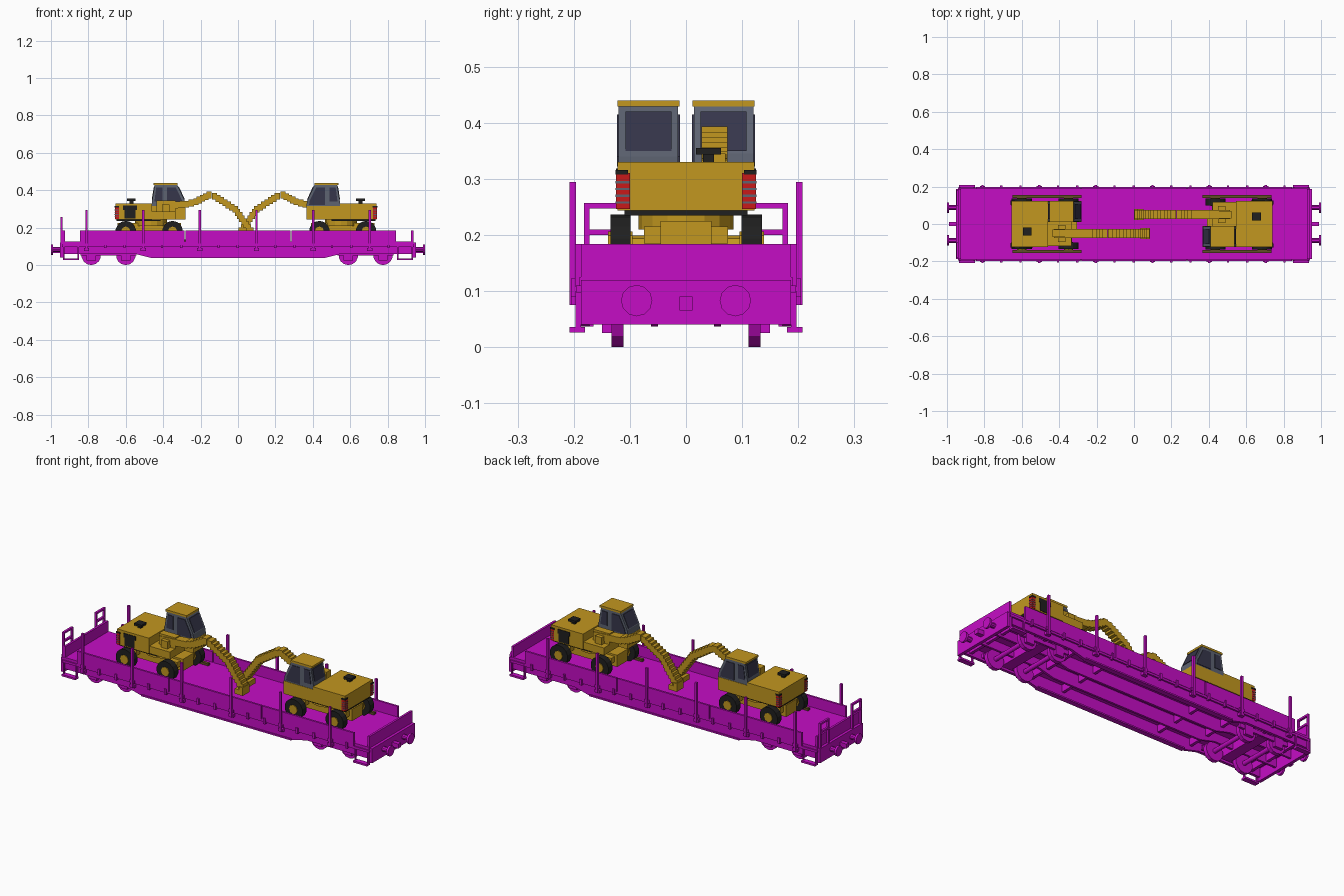
import bpy, bmesh, math
from mathutils import Matrix, Vector

cube = bpy.data.objects.get("Cube")
if cube:
    bpy.data.objects.remove(cube, do_unlink=True)


def material(name, r, g, b):
    m = bpy.data.materials.new(name)
    m.use_nodes = True
    m.diffuse_color = (r, g, b, 1)
    m.node_tree.nodes["Principled BSDF"].inputs["Base Color"].default_value = (r, g, b, 1)
    return m


MAGENTA = material("magenta", 0.56, 0.004, 0.56)
YELLOW = material("machine yellow", 0.54, 0.31, 0.014)
GREY = material("cab grey", 0.11, 0.125, 0.165)
GLASS = material("dark glass", 0.037, 0.037, 0.07)
BLACK = material("black", 0.014, 0.014, 0.014)
RED = material("red", 0.58, 0.01, 0.01)
BROWN = material("timber brown", 0.12, 0.075, 0.02)
made = []


def finish(name, bm, mat):
    bmesh.ops.recalc_face_normals(bm, faces=bm.faces)
    me = bpy.data.meshes.new(name)
    bm.to_mesh(me)
    bm.free()
    me.materials.append(mat)
    ob = bpy.data.objects.new(name, me)
    bpy.context.collection.objects.link(ob)
    made.append(ob)


def boxes(name, mat, spans):
    """One object from boxes given as (x0, x1, y0, y1, z0, z1)."""
    bm = bmesh.new()
    for x0, x1, y0, y1, z0, z1 in spans:
        m = Matrix.Translation(((x0 + x1) / 2, (y0 + y1) / 2, (z0 + z1) / 2))
        m = m @ Matrix.Diagonal((x1 - x0, y1 - y0, z1 - z0, 1))
        bmesh.ops.create_cube(bm, size=1, matrix=m)
    finish(name, bm, mat)


def both(spans):
    """Mirror boxes across y."""
    return spans + [(a, b, -d, -c, e, f) for a, b, c, d, e, f in spans]


def ends(spans):
    """Mirror boxes across x."""
    return spans + [(-b, -a, c, d, e, f) for a, b, c, d, e, f in spans]


def profile(name, mat, pts, ranges):
    """Extrude an x-z outline over each y range."""
    bm = bmesh.new()
    for y0, y1 in ranges:
        f = bm.faces.new([bm.verts.new((x, y0, z)) for x, z in pts])
        r = bmesh.ops.extrude_face_region(bm, geom=[f])
        verts = [v for v in r["geom"] if isinstance(v, bmesh.types.BMVert)]
        bmesh.ops.translate(bm, verts=verts, vec=(0, y1 - y0, 0))
    finish(name, bm, mat)


def cylinders(name, mat, centres, radius, depth, axis="Y", sides=14):
    rot = {"X": Matrix.Rotation(math.pi / 2, 4, "Y"),
           "Y": Matrix.Rotation(math.pi / 2, 4, "X"), "Z": Matrix()}[axis]
    bm = bmesh.new()
    for c in centres:
        bmesh.ops.create_cone(bm, cap_ends=True, segments=sides, radius1=radius,
                              radius2=radius, depth=depth, matrix=Matrix.Translation(c) @ rot)
    finish(name, bm, mat)


# ---------- Wagon ----------
boxes("deck", MAGENTA, [(-0.935, 0.935, -0.19, 0.19, 0.108, 0.125)])
boxes("side_boards", MAGENTA, both([(c - 0.28, c + 0.28, 0.187, 0.198, 0.108, 0.184)
                                    for c in (-0.566, 0, 0.566)]))
boxes("end_boards", MAGENTA, ends([(0.925, 0.937, -0.187, 0.187, 0.11, 0.184)]))
half_sill = [(0.46, 0.037), (0.55, 0.06), (0.95, 0.06), (0.95, 0.115)]
sill = half_sill + [(-x, z) for x, z in reversed(half_sill)]
profile("side_sills", MAGENTA, sill, [(0.172, 0.187), (-0.187, -0.172)])
profile("centre_sills", MAGENTA, sill, [(0.05, 0.062), (-0.062, -0.05)])
boxes("sill_flanges", MAGENTA, both([(-0.94, 0.94, 0.185, 0.196, 0.097, 0.11),
                                     (-0.46, 0.46, 0.165, 0.193, 0.037, 0.045)]))
boxes("headstocks", MAGENTA, ends([(0.935, 0.952, -0.187, 0.187, 0.04, 0.12)]))
boxes("cross_members", MAGENTA, ends([(x - 0.008, x + 0.008, -0.175, 0.175, 0.07, 0.11)
                                      for x in (0.3, 0.5, 0.69, 0.88)]))

# Upright stakes with their pockets, and latches between them
stakes = [-0.81 + 0.303 * i for i in range(6)]
boxes("stakes", MAGENTA, both([(x - 0.006, x + 0.006, 0.196, 0.208, 0.075, 0.294)
                               for x in stakes]))
boxes("stake_pockets", MAGENTA, both([(x - 0.014, x + 0.014, 0.185, 0.204, z, z + 0.016)
                                      for x in stakes for z in (0.075, 0.1)]))
boxes("board_latches", MAGENTA, both([(x + s - 0.006, x + s + 0.006, 0.187, 0.205, 0.09, 0.122)
      for x in stakes for s in (-0.1, 0.1) if abs(x + s) < 0.86]))

# Bogies
bogies = (-0.6925, 0.6825)
axles = [c + s * 0.0925 for c in bogies for s in (-1, 1)]
cylinders("rail_wheels", MAGENTA, [(x, y, 0.052) for x in axles for y in (-0.122, 0.122)],
          0.052, 0.022)
cylinders("axles", MAGENTA, [(x, 0, 0.052) for x in axles], 0.012, 0.24)
boxes("bogie_frames", MAGENTA, both(
    [(c - 0.15, c + 0.15, 0.135, 0.147, 0.052, 0.075) for c in bogies]))
boxes("axle_boxes", MAGENTA, both(
    [(x - 0.025, x + 0.025, 0.133, 0.15, 0.025, 0.08) for x in axles]))
boxes("bogie_bolsters", MAGENTA, [(c - 0.03, c + 0.03, -0.14, 0.14, 0.05, 0.1)
                                  for c in bogies])

# Buffers, couplings and steps
tips = [(e, s) for e in (-1, 1) for s in (-0.088, 0.088)]
cylinders("buffer_stems", MAGENTA, [(e * 0.965, y, 0.083) for e, y in tips],
          0.014, 0.05, "X", 10)
cylinders("buffer_heads", MAGENTA, [(e * 0.994, y, 0.083) for e, y in tips],
          0.028, 0.012, "X", 12)
boxes("couplings", MAGENTA, ends([(0.95, 0.99, -0.012, 0.012, 0.065, 0.09)]))
boxes("end_steps", MAGENTA, ends(both([(0.85, 0.935, 0.18, 0.208, 0.026, 0.036)])))
boxes("step_hangers", MAGENTA, ends(both([(x, x + 0.008, 0.187, 0.197, 0.03, 0.1)
                                          for x in (0.85, 0.927)])))

# Handrails at the brake end
boxes("handrail_posts", MAGENTA, both([(-0.95, -0.938, y, y + 0.01, 0.06, 0.257)
                                       for y in (0.1, 0.172)]))
boxes("handrail_bars", MAGENTA, both([(-0.95, -0.938, 0.1, 0.182, z, z + 0.01)
                                      for z in (0.2, 0.247)]))

# ---------- Excavator ----------
wagon_parts = len(made)
wheel_x = (0.435, 0.685)
hubs = [(x, y, 0.181) for x in wheel_x for y in (-0.117, 0.117)]
cylinders("tyres", BLACK, hubs, 0.055, 0.036)
cylinders("wheel_hubs", YELLOW, hubs, 0.025, 0.044, sides=8)
cylinders("wheel_axles", YELLOW, [(x, 0, 0.181) for x in wheel_x], 0.018, 0.2, sides=8)
boxes("timber_planks", BROWN, both([(0.365, 0.735, 0.138, 0.156, 0.125, 0.137)]))
boxes("chassis", YELLOW, [(0.39, 0.73, -0.045, 0.045, 0.16, 0.225)])
boxes("axle_housings", YELLOW, [(x - 0.03, x + 0.03, -0.075, 0.075, 0.185, 0.215)
                                for x in wheel_x])
cylinders("turret_ring", YELLOW, [(0.55, 0, 0.228)], 0.085, 0.036, "Z", 16)
boxes("base_plate", BLACK, [(0.5, 0.735, -0.11, 0.11, 0.235, 0.246)])
boxes("engine_housing", YELLOW, [(0.545, 0.74, -0.122, 0.122, 0.244, 0.33)])
boxes("cab_platform", YELLOW, [(0.365, 0.55, -0.122, -0.01, 0.244, 0.315)])
boxes("boom_platform", YELLOW, [(0.42, 0.55, -0.012, 0.118, 0.244, 0.285)])
boxes("boom_mount", YELLOW, [(0.42, 0.52, 0.03, 0.07, 0.28, 0.345),
                             (0.45, 0.49, 0.005, 0.095, 0.285, 0.325)])
boxes("exhaust", BLACK, [(0.645, 0.665, 0.03, 0.05, 0.325, 0.345),
                         (0.632, 0.678, 0.018, 0.062, 0.343, 0.355)])
boxes("side_grille", BLACK, [(0.625, 0.7, 0.12, 0.125, 0.295, 0.318),
                             (0.632, 0.693, 0.12, 0.125, 0.25, 0.295)])

# Rear corner lamps: red stack, grey slats, black cap
boxes("rear_lamps", RED, both([(0.722, 0.743, 0.1, 0.1245, 0.246, 0.31)]))
boxes("lamp_slats", GREY, both([(0.724, 0.7445, 0.101, 0.126, z, z + 0.004)
                                for z in (0.256, 0.268, 0.28, 0.292)]))
boxes("lamp_caps", BLACK, both([(0.72, 0.745, 0.103, 0.126, 0.308, 0.316)]))

# Cab with glass plates on all four sides
profile("cab", GREY, [(0.545, 0.312), (0.365, 0.312), (0.37, 0.345), (0.41, 0.43),
                      (0.53, 0.43), (0.545, 0.34)], [(-0.12, -0.014)])
boxes("cab_roof", YELLOW, [(0.408, 0.538, -0.122, -0.012, 0.429, 0.44)])
cab_sides = [(-0.123, -0.119), (-0.015, -0.011)]
profile("side_windows_front", GLASS, [(0.465, 0.322), (0.38, 0.322), (0.384, 0.345),
                                      (0.418, 0.415), (0.465, 0.415)], cab_sides)
profile("side_windows_rear", GLASS, [(0.532, 0.34), (0.49, 0.34), (0.49, 0.415),
                                     (0.522, 0.415)], cab_sides)
for name, x0, x1, out in (("windscreen", 0.373, 0.405, -0.004),
                          ("rear_window", 0.543, 0.5315, 0.003)):
    profile(name, GLASS, [(x0, 0.35), (x0 + out, 0.35), (x1 + out, 0.42), (x1, 0.42)],
            [(-0.108, -0.026)])

# Stepped boom and stick following a bent path, with a bucket at the tip
path = [Vector(p) for p in ((0.5, 0.315), (0.36, 0.325), (0.31, 0.338), (0.24, 0.375),
                            (0.21, 0.368), (0.1, 0.298), (0.005, 0.165))]
steps = []
for a, b in zip(path, path[1:]):
    n = max(1, round((b - a).length / 0.021))
    for i in range(n):
        x, z = a.lerp(b, i / n)
        steps.append((x - 0.014, x + 0.014, 0.028, 0.074, z - 0.018, z + 0.018))
boxes("boom", YELLOW, steps)
boxes("bucket", YELLOW, [(0.0, 0.05, 0.022, 0.08, 0.14, 0.168),
                         (0.0, 0.022, 0.022, 0.08, 0.155, 0.185)])

# Second excavator, turned half round to face the first
turn = Matrix.Translation((0.085, 0, 0)) @ Matrix.Rotation(math.pi, 4, "Z")
for ob in made[wagon_parts:]:
    twin = ob.copy()
    twin.name = "second_" + ob.name
    twin.matrix_world = turn
    bpy.context.collection.objects.link(twin)
